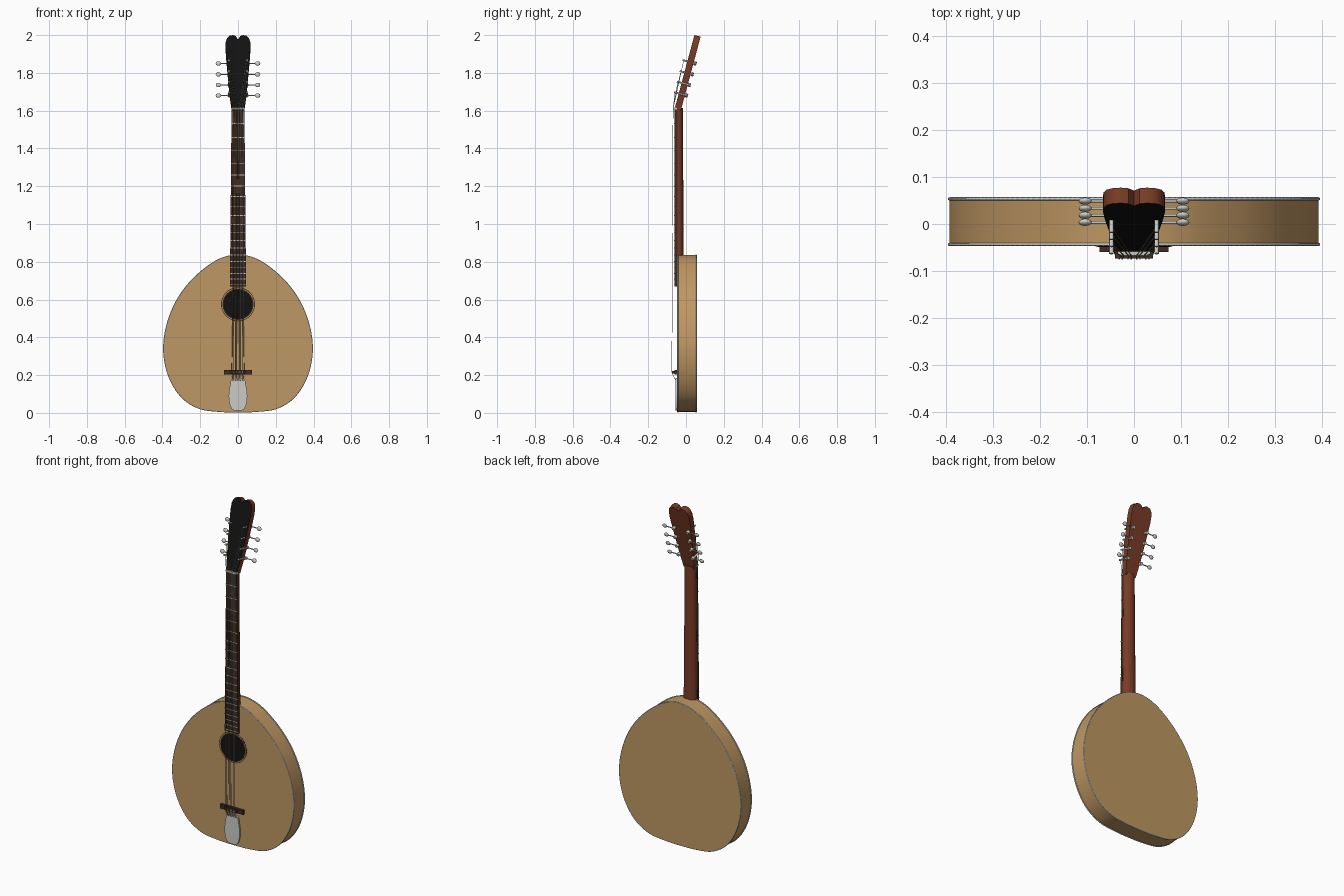
import bpy, bmesh, math
from mathutils import Matrix, Vector

cube = bpy.data.objects.get("Cube")
if cube:
    bpy.data.objects.remove(cube, do_unlink=True)


def material(name, r, g, b):
    m = bpy.data.materials.new(name)
    m.use_nodes = True
    m.diffuse_color = (r, g, b, 1)
    m.node_tree.nodes["Principled BSDF"].inputs["Base Color"].default_value = (r, g, b, 1)
    return m


TAN = material("pale wood", 0.52, 0.31, 0.125)
RED = material("red brown wood", 0.19, 0.045, 0.02)
DARK = material("dark brown wood", 0.05, 0.025, 0.016)
BLACK = material("black", 0.006, 0.006, 0.006)
METAL = material("light metal", 0.6, 0.6, 0.57)
BRONZE = material("bronze", 0.33, 0.22, 0.11)
meshes = []


def add(name, bm, mats, matrix=None):
    if matrix:
        bm.transform(matrix)
    bmesh.ops.recalc_face_normals(bm, faces=bm.faces)
    me = bpy.data.meshes.new(name)
    bm.to_mesh(me)
    bm.free()
    for m in mats:
        me.materials.append(m)
    ob = bpy.data.objects.new(name, me)
    bpy.context.collection.objects.link(ob)
    meshes.append(ob)
    return ob


def prism(name, outline, y0, y1, mats, matrix=None):
    """Extrude an x,z outline from y0 to y1; a second material colours the front."""
    bm = bmesh.new()
    face = bm.faces.new([bm.verts.new((x, y0, z)) for x, z in outline])
    new = bmesh.ops.extrude_face_region(bm, geom=[face], use_keep_orig=True)["geom"]
    for v in new:
        if isinstance(v, bmesh.types.BMVert):
            v.co.y = y1
    if len(mats) > 1:
        face.material_index = 1
    return add(name, bm, mats, matrix)


def box(name, lo, hi, mat):
    outline = [(lo[0], lo[2]), (hi[0], lo[2]), (hi[0], hi[2]), (lo[0], hi[2])]
    return prism(name, outline, lo[1], hi[1], [mat])


def smooth_half(pts, steps):
    """Catmull-Rom curve through the points of a right-hand half outline."""
    p = [Vector(q) for q in pts]
    p = [Vector((-p[1].x, p[1].y))] + p + [Vector((-p[-2].x, p[-2].y))]
    out = []
    for a, b, c, d in zip(p, p[1:], p[2:], p[3:]):
        for i in range(steps):
            t = i / steps
            out.append(0.5 * (2 * b + (c - a) * t + (2 * a - 5 * b + 4 * c - d) * t * t
                              + (3 * b - a - 3 * c + d) * t ** 3))
    return [tuple(q) for q in out] + [tuple(pts[-1])]


def mirrored(half):
    return half + [(-x, z) for x, z in reversed(half) if abs(x) > 1e-5]


def circle(r, z, n=48):
    return [(r * math.cos(i * math.tau / n), z + r * math.sin(i * math.tau / n)) for i in range(n)]


def wire(name, pts, radius, mat, closed=False):
    cu = bpy.data.curves.new(name, "CURVE")
    cu.dimensions = "3D"
    cu.bevel_depth = radius
    cu.bevel_resolution = 1
    cu.use_fill_caps = True
    sp = cu.splines.new("POLY")
    sp.points.add(len(pts) - 1)
    for point, co in zip(sp.points, pts):
        point.co = (*co, 1)
    sp.use_cyclic_u = closed
    cu.materials.append(mat)
    ob = bpy.data.objects.new(name, cu)
    bpy.context.collection.objects.link(ob)


def rod(name, a, b, radius, mat, matrix, sides=12):
    a, b = Vector(a), Vector(b)
    bm = bmesh.new()
    bmesh.ops.create_cone(bm, cap_ends=True, segments=sides, radius1=radius,
                          radius2=radius, depth=(b - a).length)
    turn = (b - a).to_track_quat("Z", "Y").to_matrix().to_4x4()
    return add(name, bm, [mat], matrix @ Matrix.Translation((a + b) / 2) @ turn)


# Body with a pale binding along both edges
body = mirrored(smooth_half([(0, 0.005), (0.11, 0.009), (0.21, 0.026), (0.3, 0.085), (0.365, 0.19),
                             (0.393, 0.32), (0.38, 0.45), (0.335, 0.575), (0.265, 0.68),
                             (0.175, 0.765), (0.09, 0.817), (0, 0.836)], 8))
prism("body", body, -0.046, 0.056, [TAN])
for label, y in (("front", -0.0435), ("back", 0.0535)):
    wire(label + "_binding", [(x, y, z) for x, z in body], 0.0035, METAL, True)

# Sound hole and rosette
HOLE_Z = 0.575
for name, r, y, mat in (("rosette_outer", 0.09, -0.0468, DARK), ("rosette_ring", 0.086, -0.0474, TAN),
                        ("rosette_inner", 0.082, -0.048, DARK), ("sound_hole", 0.078, -0.0486, BLACK)):
    prism(name, circle(r, HOLE_Z), y, -0.0455, [mat])

# Neck: flat front, rounded back, slightly tapered
bm = bmesh.new()
rings = []
for z, w, depth in ((0.82, 0.041, 0.037), (1.615, 0.034, 0.034)):
    rings.append([bm.verts.new((w * math.cos(math.pi * i / 16),
                                -0.05 + depth * math.sin(math.pi * i / 16) ** 0.8, z))
                  for i in range(17)])
for i in range(17):
    j = (i + 1) % 17
    bm.faces.new((rings[0][i], rings[0][j], rings[1][j], rings[1][i]))
for ring in rings:
    bm.faces.new(ring)
add("neck", bm, [RED])

# Fingerboard, frets and nut
NUT_Z, BRIDGE_Z, END_Z = 1.61, 0.215, 0.67


def board_half(z):
    return 0.034 + 0.009 * (NUT_Z - z) / (NUT_Z - END_Z)


prism("fingerboard", [(-board_half(END_Z), END_Z), (board_half(END_Z), END_Z),
                      (board_half(NUT_Z), NUT_Z), (-board_half(NUT_Z), NUT_Z)], -0.062, -0.046, [DARK])
for n in range(1, 20):
    z = NUT_Z - (NUT_Z - BRIDGE_Z) * (1 - 2 ** (-n / 12))
    w = board_half(z)
    box(f"fret_{n}", (-w, -0.0645, z - 0.002), (w, -0.06, z + 0.002), METAL)
box("nut", (-0.035, -0.067, NUT_Z - 0.004), (0.035, -0.048, NUT_Z + 0.006), METAL)

# Headstock, tilted back, with a black face
TILT = Matrix.Translation((0, -0.06, NUT_Z)) @ Matrix.Rotation(math.radians(-15), 4, "X")
head = [(0.034, 0), (0.038, 0.03), (0.046, 0.09), (0.054, 0.18), (0.062, 0.27), (0.066, 0.33),
        (0.065, 0.365), (0.058, 0.388), (0.045, 0.4), (0.028, 0.404), (0.012, 0.399), (0, 0.38)]
prism("headstock", mirrored(head), 0, 0.034, [RED, BLACK], TILT)

# Tuners: post, gear, shaft and knob on each side
ROWS = (0.084, 0.142, 0.2, 0.26)
for side, s in (("left", 1), ("right", -1)):
    for n, v in enumerate(ROWS, 1):
        tag = f"{side}_{n}"
        rod("tuner_post_" + tag, (s * 0.048, -0.026, v), (s * 0.048, 0.046, v), 0.0048, METAL, TILT)
        rod("tuner_gear_" + tag, (s * 0.046, 0.034, v), (s * 0.046, 0.05, v), 0.009, METAL, TILT)
        rod("tuner_shaft_" + tag, (s * 0.044, 0.043, v), (s * 0.1, 0.043, v), 0.003, METAL, TILT)
        bm = bmesh.new()
        bmesh.ops.create_uvsphere(bm, u_segments=16, v_segments=10, radius=1)
        add("tuner_knob_" + tag, bm, [METAL], TILT @ Matrix.Translation((s * 0.104, 0.043, v))
            @ Matrix.Diagonal((0.014, 0.007, 0.012, 1)))

# Bridge and tailpiece
box("bridge_base", (-0.074, -0.06, 0.203), (0.074, -0.045, 0.228), DARK)
box("bridge_top", (-0.04, -0.073, 0.209), (0.04, -0.059, 0.222), DARK)
tail = smooth_half([(0, 0.012), (0.03, 0.018), (0.045, 0.05), (0.049, 0.095), (0.042, 0.145),
                    (0.034, 0.178), (0, 0.184)], 5)
prism("tailpiece", mirrored(tail), -0.055, -0.045, [METAL])

# Strings in four pairs, from tailpiece over bridge and nut to the posts
for i in range(8):
    s = -1 if i < 4 else 1
    pair, offset = (i // 2 - 1.5), (i % 2 - 0.5)
    low, high = pair * 0.019 + offset * 0.007, pair * 0.016 + offset * 0.006
    row = ROWS[i if i < 4 else 7 - i]
    post = TILT @ Vector((s * 0.044, -0.02, row))
    wire(f"string_{i + 1}", [(low * 0.85, -0.054, 0.17), (low, -0.075, BRIDGE_Z),
                             (high, -0.0685, NUT_Z), tuple(post)], 0.0013,
         BRONZE if i < 4 else METAL)

# Smooth the rounded parts while keeping hard edges
bpy.ops.object.select_all(action="DESELECT")
for ob in meshes:
    ob.select_set(True)
bpy.context.view_layer.objects.active = meshes[0]
bpy.ops.object.shade_smooth_by_angle(angle=math.radians(35))
